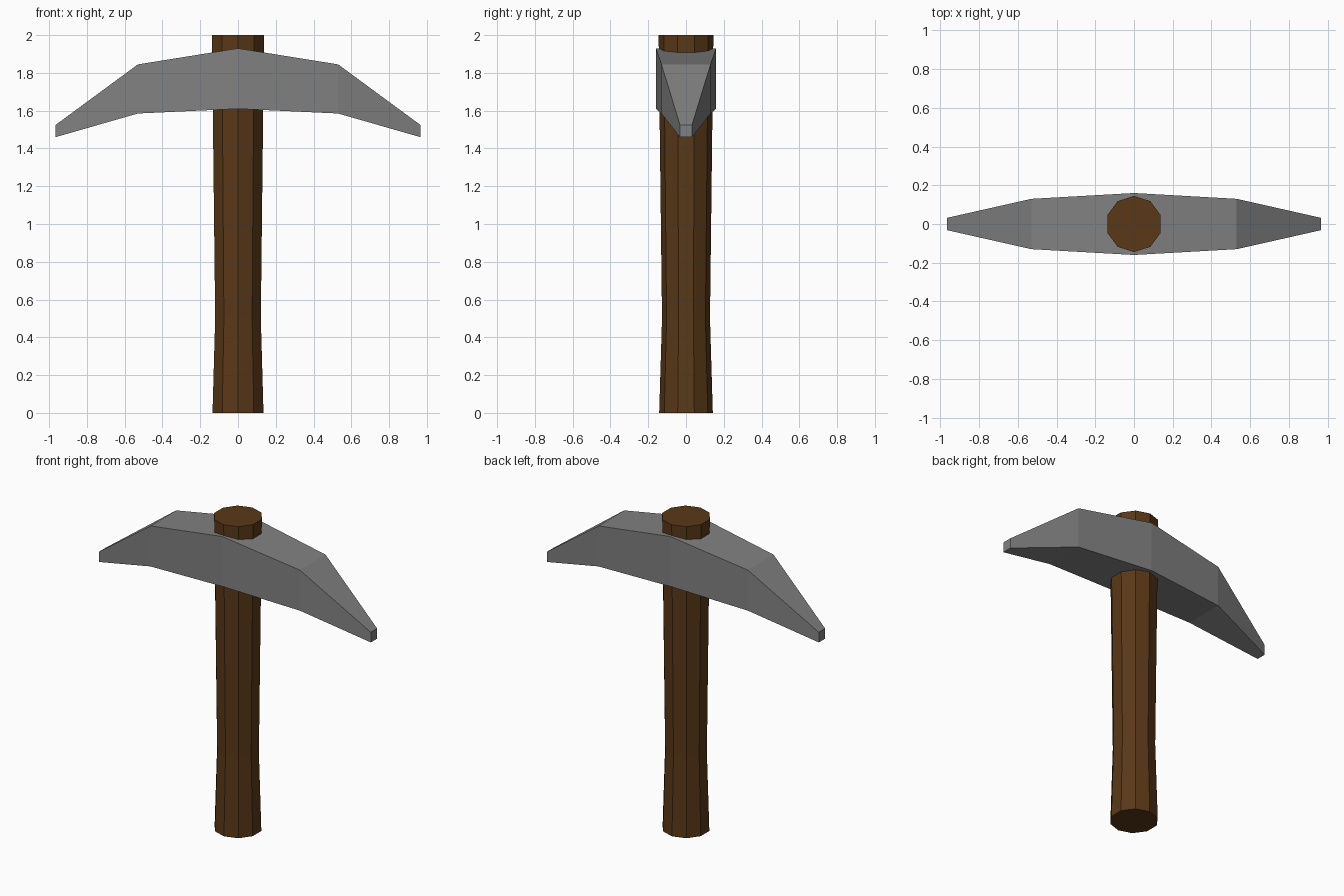
import bpy, bmesh
from math import sin, cos, pi

if "Cube" in bpy.data.objects:
    bpy.data.objects.remove(bpy.data.objects["Cube"])


def loft(name, rings):
    """Skin equal-length closed rings into a capped, flat-shaded solid."""
    bm = bmesh.new()
    loops = [[bm.verts.new(p) for p in ring] for ring in rings]
    n = len(loops[0])
    for a, b in zip(loops, loops[1:]):
        for i in range(n):
            j = (i + 1) % n
            bm.faces.new((a[i], a[j], b[j], b[i]))
    bm.faces.new(loops[0][::-1])
    bm.faces.new(loops[-1])
    bmesh.ops.recalc_face_normals(bm, faces=bm.faces[:])
    mesh = bpy.data.meshes.new(name)
    bm.to_mesh(mesh)
    bm.free()
    obj = bpy.data.objects.new(name, mesh)
    bpy.context.collection.objects.link(obj)
    return obj


# Wooden handle: ten-sided, slightly waisted toward the grip
def decagon(r, z):
    angles = [pi / 2 + i * pi / 5 for i in range(10)]
    return [(r * cos(a), r * sin(a), z) for a in angles]


handle = loft("handle", [decagon(r, z) for r, z in
                         [(0.142, 0), (0.127, 0.5), (0.145, 2)]])
wood = bpy.data.materials.new("wood")
wood.diffuse_color = (0.10, 0.04, 0.009, 1)
wood.use_nodes = True
wood.node_tree.nodes["Principled BSDF"].inputs["Base Color"].default_value = wood.diffuse_color
handle.data.materials.append(wood)


# Metal head: rectangular sections (x, half width, bottom, top), mirrored in x
def section(x, w, bottom, top):
    return [(x, -w, bottom), (x, w, bottom), (x, w, top), (x, -w, top)]


half = [(0, 0.16, 1.61, 1.93), (0.53, 0.13, 1.585, 1.845),
        (0.965, 0.032, 1.46, 1.525)]
left = [(-x, w, b, t) for x, w, b, t in half[:0:-1]]
head = loft("pick_head", [section(*s) for s in left + half])
metal = bpy.data.materials.new("metal")
metal.diffuse_color = (0.22, 0.22, 0.22, 1)
metal.use_nodes = True
metal.node_tree.nodes["Principled BSDF"].inputs["Base Color"].default_value = metal.diffuse_color
head.data.materials.append(metal)
